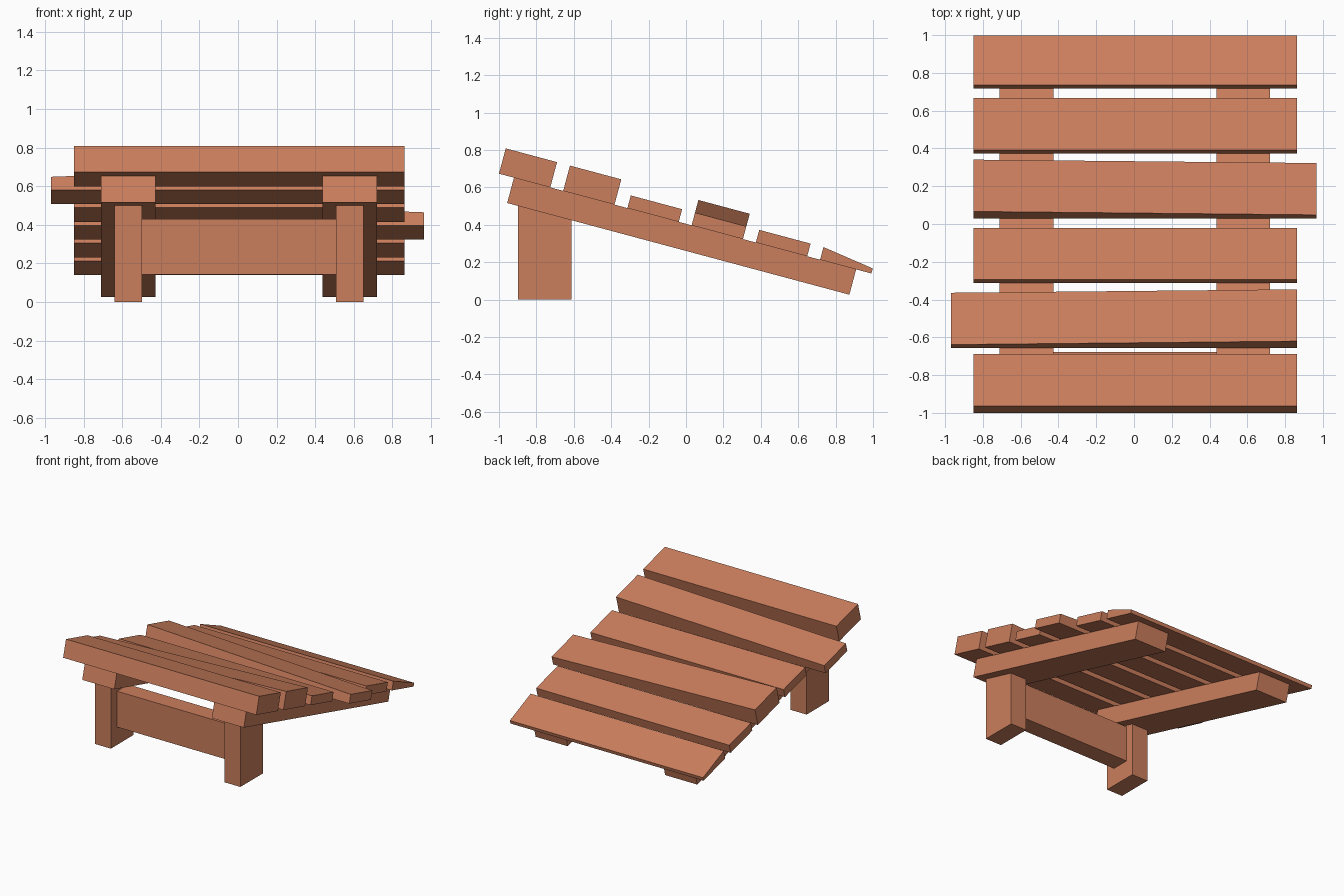
import bpy
import math

if "Cube" in bpy.data.objects:
    bpy.data.objects.remove(bpy.data.objects["Cube"])

wood = bpy.data.materials.new("terracotta wood")
wood.diffuse_color = (0.60, 0.21, 0.11, 1.0)
wood.use_nodes = True
wood.node_tree.nodes["Principled BSDF"].inputs["Base Color"].default_value = wood.diffuse_color

SLOPE = math.radians(15)
C, S = math.cos(SLOPE), math.sin(SLOPE)
START = (-1.0, 0.673)          # y, z where the slope plane begins
THICK, THIN, WIDTH = 0.14, 0.07, 0.284


def on_slope(s, h):
    """Point s along the slope and h above it, as (y, z)."""
    return (START[0] + s * C + h * S, START[1] - s * S + h * C)


def prism(name, x0, x1, left, right=None):
    """Solid spanning x0..x1 between two four-point (y, z) profiles, clockwise from lower front."""
    right = right or left
    verts = [(x0, y, z) for y, z in left] + [(x1, y, z) for y, z in right]
    faces = [(0, 1, 2, 3), (7, 6, 5, 4)]
    faces += [(i, i + 4, (i + 1) % 4 + 4, (i + 1) % 4) for i in range(4)]
    mesh = bpy.data.meshes.new(name)
    mesh.from_pydata(verts, [], faces)
    mesh.materials.append(wood)
    obj = bpy.data.objects.new(name, mesh)
    bpy.context.collection.objects.link(obj)
    return obj


def board(s0, s1, front, back, base=0.0):
    """Profile lying along the slope with its own front and back height."""
    return [on_slope(s0, base), on_slope(s0, front), on_slope(s1, back), on_slope(s1, base)]


# planks: x range, height at left end, height at right end, height at the back edge (if wedge)
planks = [
    (-0.85, 0.862, THICK, THICK, None),
    (-0.97, 0.862, THIN, THICK, None),
    (-0.85, 0.862, THIN, THIN, None),
    (-0.85, 0.965, THICK, THIN, None),
    (-0.85, 0.862, THIN, THIN, None),
    (-0.85, 0.862, THIN, THIN, 0.028),
]
for i, (x0, x1, hl, hr, back) in enumerate(planks):
    s0 = i * 0.3555
    s1 = s0 + WIDTH
    prism(f"plank_{i + 1}", x0, x1,
          board(s0, s1, hl, back or hl), board(s0, s1, hr, back or hr))

# sloping rails with a leg below each
for side, cx in (("left", -0.569), ("right", 0.579)):
    prism(f"{side}_rail", cx - 0.142, cx + 0.142, board(0.083, 1.977, 0.0, 0.0, -THICK))
    under = lambda y: on_slope(0, -THICK)[1] - (y - on_slope(0, -THICK)[0]) * S / C
    y0, y1 = -0.898, -0.613
    prism(f"{side}_leg", cx - 0.071, cx + 0.071,
          [(y0, 0), (y0, under(y0)), (y1, under(y1)), (y1, 0)])

# cross bar between the legs
prism("cross_bar", -0.498, 0.508,
      [(-0.82, 0.143), (-0.82, 0.43), (-0.678, 0.43), (-0.678, 0.143)])
